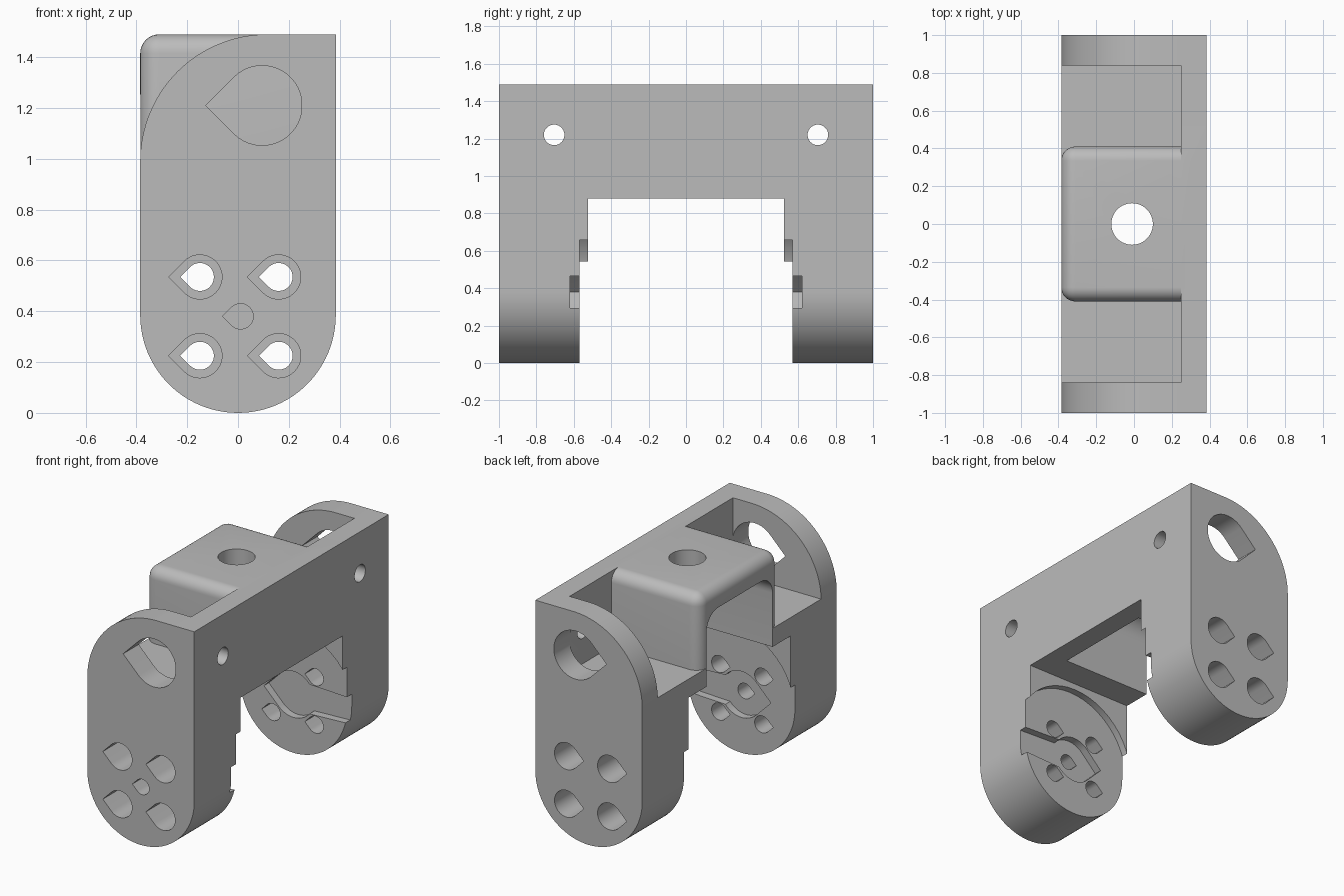
import bpy, bmesh, math
from mathutils import Vector

cube = bpy.data.objects.get("Cube")
if cube:
    bpy.data.objects.remove(cube, do_unlink=True)

grey = bpy.data.materials.new("plain grey")
grey.use_nodes = True
colour = (0.5, 0.5, 0.5, 1)
grey.diffuse_color = colour
grey.node_tree.nodes["Principled BSDF"].inputs["Base Color"].default_value = colour

W = 0.385             # half width of a leg
TOP, UNDER, FLOOR = 1.49, 0.88, 1.0
BACK = 0.25           # inner face of the back plate


def finish(name, bm):
    bmesh.ops.recalc_face_normals(bm, faces=bm.faces)
    mesh = bpy.data.meshes.new(name)
    bm.to_mesh(mesh)
    bm.free()
    mesh.materials.append(grey)
    ob = bpy.data.objects.new(name, mesh)
    bpy.context.collection.objects.link(ob)
    return ob


def prism(name, points, axis, a, b):
    """Extrude a flat outline along an axis from a to b."""
    place = {"x": lambda p, t: (t, p[0], p[1]),
             "y": lambda p, t: (p[0], t, p[1]),
             "z": lambda p, t: (p[0], p[1], t)}[axis]
    bm = bmesh.new()
    face = bm.faces.new([bm.verts.new(place(p, a)) for p in points])
    new = bmesh.ops.extrude_face_region(bm, geom=[face])["geom"]
    shift = Vector(place((0, 0), b - a))
    for v in new:
        if isinstance(v, bmesh.types.BMVert):
            v.co += shift
    return finish(name, bm)


def box(name, x, y, z, bevel=0):
    ob = prism(name, [(x[0], z[0]), (x[1], z[0]), (x[1], z[1]), (x[0], z[1])], "y", *y)
    if bevel:
        # Round every edge on the open front and the top
        bm = bmesh.new()
        bm.from_mesh(ob.data)
        edges = [e for e in bm.edges if len({f for f in e.link_faces
                 if f.normal.x < 0.9 and f.normal.z > -0.9}) == 2]
        bmesh.ops.bevel(bm, geom=edges, offset=bevel, segments=8, profile=0.5, affect="EDGES")
        bm.to_mesh(ob.data)
        bm.free()
    return ob


def arc(cx, cz, r, start, end, n=32):
    steps = [math.radians(start + (end - start) * i / n) for i in range(n + 1)]
    return [(cx + r * math.cos(t), cz + r * math.sin(t)) for t in steps]


def teardrop(cx, cz, r):
    return arc(cx, cz, r, -135, 135) + [(cx - r * math.sqrt(2), cz)]


def circle(cx, cz, r):
    return arc(cx, cz, r, 0, 360, 48)[:-1]


def combine(target, other, operation):
    mod = target.modifiers.new("combine", "BOOLEAN")
    mod.operation, mod.solver, mod.object = operation, "EXACT", other
    bpy.context.view_layer.objects.active = target
    bpy.ops.object.modifier_apply(modifier=mod.name)
    bpy.data.objects.remove(other, do_unlink=True)


def cut(target, *cutters):
    for c in cutters:
        combine(target, c, "DIFFERENCE")


# Side leg outline: round foot, one large rounded upper corner
outline = arc(0, W, W, 180, 360, 48) + [(W, TOP)] + arc(0.115, 0.99, 0.5, 90, 180)


def make_leg(name, s):
    leg = prism(name, outline, "y", s * 0.525, s * 1.0)
    # Pocket behind the thin outer wall, and round clearance on the inner face
    cut(leg,
        box("pocket", (-1, BACK), sorted((s * 0.4, s * 0.84)), (FLOOR, 2)),
        prism("clearance", circle(0.03, 0.4, 0.44), "y", s * 0.4, s * 0.57),
        box("foot_clearance", (-1, 1), sorted((s * 0.4, s * 0.57)), (-1, 0.4)))
    # Slot with a pointed hub
    cut(leg,
        prism("hub", teardrop(0, 0.38, 0.15), "y", s * 0.5, s * 0.62),
        prism("arm", [(0, 0.28), (1, 0.32), (1, 0.44), (0, 0.48)], "y", s * 0.5, s * 0.62))
    # Screw holes with wide outer bores
    for x in (-0.15, 0.16):
        for z in (0.225, 0.535):
            cut(leg, prism("screw", teardrop(x, z, 0.055), "y", s * 0.4, s * 1.1),
                prism("bore", teardrop(x, z, 0.087), "y", s * 0.72, s * 1.1))
    # Large cable opening
    cut(leg, prism("opening", teardrop(0.095, 1.21, 0.157), "y", s * 0.8, s * 1.1))
    return leg


bracket = box("back_plate", (BACK, W), (-1, 1), (UNDER, TOP))
combine(bracket, box("bridge", (-W, 0.3), (-0.41, 0.41), (UNDER, TOP), 0.075), "UNION")
for s in (-1, 1):
    combine(bracket, box("ledge", (-W, 0.3), sorted((s * 0.34, s * 0.6)), (UNDER, FLOOR)), "UNION")
    combine(bracket, make_leg("side_leg", s), "UNION")

# Rounded tunnel under the bridge, and the hole in its top
tunnel = [(-0.34, 0.5), (0.34, 0.5)] + arc(0.22, 1.23, 0.12, 0, 90, 10) + arc(-0.22, 1.23, 0.12, 90, 180, 10)
cut(bracket, prism("tunnel", tunnel, "x", -1, BACK),
    prism("top_hole", circle(-0.01, 0, 0.11), "z", 1.1, 2))

# Centre hole in the front leg, and holes through the back plate
cut(bracket, prism("centre_hole", teardrop(0.01, 0.38, 0.05), "y", -1.1, -0.5))
for s in (-1, 1):
    cut(bracket, prism("plate_hole", circle(s * 0.705, 1.22, 0.055), "x", 0.1, 1))

bracket.name = "bracket"
bpy.ops.object.select_all(action="DESELECT")
bracket.select_set(True)
bpy.context.view_layer.objects.active = bracket
bpy.ops.object.shade_smooth_by_angle(angle=math.radians(30))
